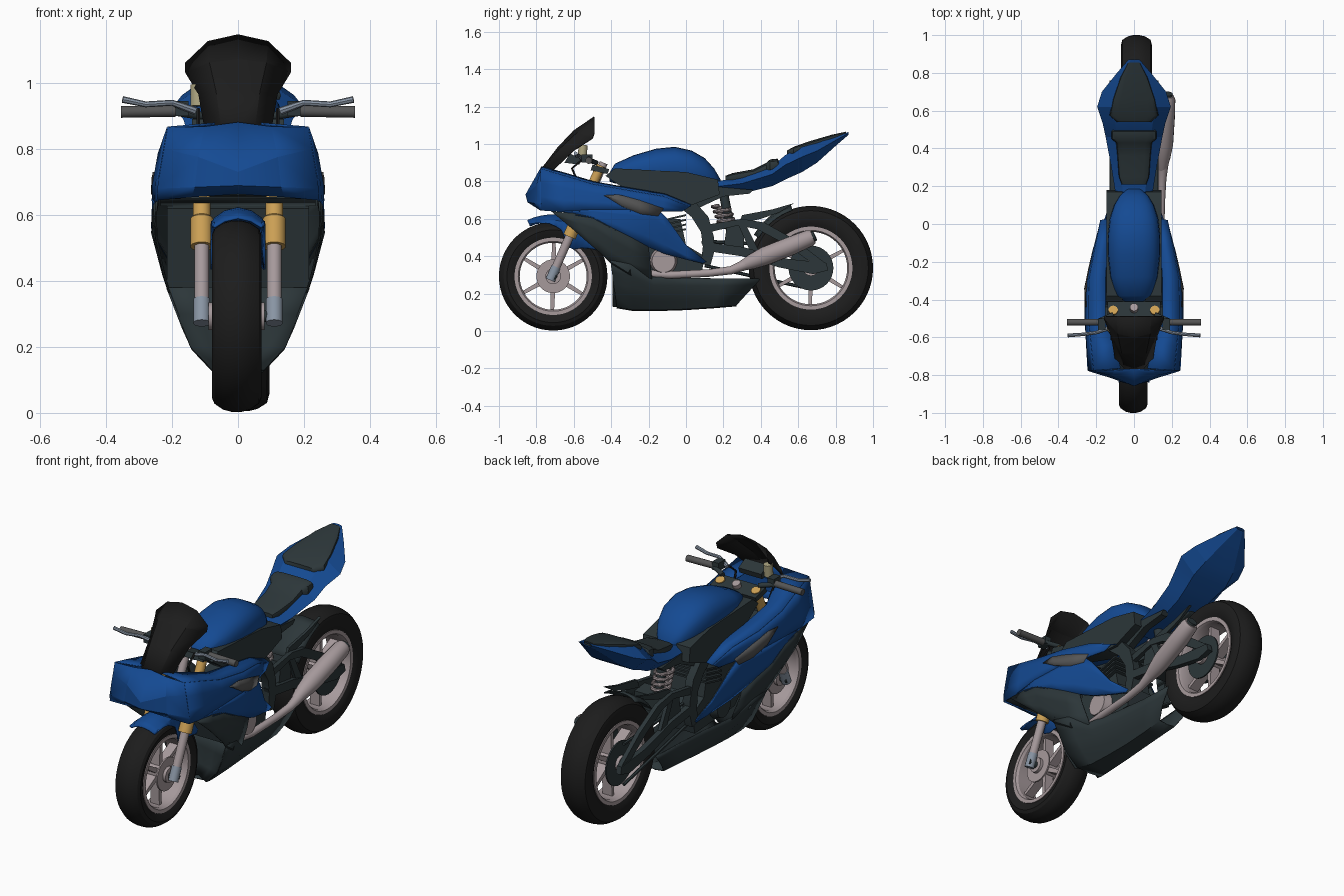
import bpy, bmesh
from math import sin, cos, pi, radians
from mathutils import Vector

if "Cube" in bpy.data.objects:
    bpy.data.objects.remove(bpy.data.objects["Cube"])


def material(name, rgb):
    m = bpy.data.materials.new(name)
    m.diffuse_color = (*rgb, 1)
    m.use_nodes = True
    m.node_tree.nodes["Principled BSDF"].inputs["Base Color"].default_value = m.diffuse_color
    return m


BLUE = material("blue_paint", (0.007, 0.068, 0.29))
DARK = material("dark_plastic", (0.025, 0.037, 0.041))
BLACK = material("black_rubber", (0.012, 0.012, 0.012))
METAL = material("warm_metal", (0.38, 0.32, 0.33))
GOLD = material("gold_fork", (0.60, 0.35, 0.09))
STEEL = material("blue_steel", (0.25, 0.30, 0.37))
GREY = material("dark_grey", (0.09, 0.09, 0.09))


def make(name, verts, faces, mat=None, mirror=False, solid=0, angle=30):
    me = bpy.data.meshes.new(name)
    me.from_pydata([tuple(v) for v in verts], [], faces)
    bm = bmesh.new()
    bm.from_mesh(me)
    bmesh.ops.remove_doubles(bm, verts=bm.verts, dist=1e-5)
    bmesh.ops.recalc_face_normals(bm, faces=bm.faces)
    bm.to_mesh(me)
    bm.free()
    ob = bpy.data.objects.new(name, me)
    bpy.context.collection.objects.link(ob)
    if mat:
        me.materials.append(mat)
    for o in bpy.context.selected_objects:
        o.select_set(False)
    ob.select_set(True)
    bpy.context.view_layer.objects.active = ob
    bpy.ops.object.shade_smooth_by_angle(angle=radians(angle))
    if mirror:
        ob.modifiers.new("mirror", 'MIRROR').use_clip = True
    if solid:
        s = ob.modifiers.new("thickness", 'SOLIDIFY')
        s.thickness, s.offset = solid, 0
    return ob


def grid(name, rows, mat, closed=False, caps=False, **kw):
    n = len(rows[0])
    verts = [v for r in rows for v in r]
    faces = [(i*n+j, i*n+(j+1) % n, (i+1)*n+(j+1) % n, (i+1)*n+j)
             for i in range(len(rows)-1) for j in range(n if closed else n-1)]
    if caps:
        faces += [tuple(range(n)), tuple(range(len(verts)-n, len(verts)))]
    return make(name, verts, faces, mat, **kw)


def plate(name, yz, x0, x1, mat, mirror=True):
    rows = [[(x, y, z) for y, z in yz] for x in (x0, x1)]
    return grid(name, rows, mat, True, True, mirror=mirror)


def tube(name, path, radii, mat, mirror=False, n=14):
    rows = []
    pts = [Vector(p) for p in path]
    for i, p in enumerate(pts):
        d = (pts[min(i+1, len(pts)-1)] - pts[max(i-1, 0)]).normalized()
        a = d.cross(Vector((1, 0, 0)) if abs(d.x) < .8 else Vector((0, 0, 1))).normalized()
        b = d.cross(a)
        r = radii[i] if isinstance(radii, (list, tuple)) else radii
        rows.append([p + r*(a*cos(t*2*pi/n) + b*sin(t*2*pi/n)) for t in range(n)])
    return grid(name, rows, mat, True, True, mirror=mirror, angle=40)


def loft(name, secs, mat, n=20, power=1.0, angle=40):
    """Sections of (y, bottom, top, half width) with rounded outlines."""
    rows = []
    for y, b, t, w in secs:
        row = []
        for k in range(n):
            c, s = cos(2*pi*k/n), sin(2*pi*k/n)
            row.append((w*abs(c)**power*(1 if c > 0 else -1), y,
                        (b+t)/2 + (t-b)/2*abs(s)**power*(1 if s > 0 else -1)))
        rows.append(row)
    return grid(name, rows, mat, True, True, angle=angle)


def revolve(name, prof, cx, cy, cz, mat, n=48):
    rows = [[(cx+x, cy+r*cos(2*pi*k/n), cz+r*sin(2*pi*k/n)) for x, r in prof] for k in range(n+1)]
    return grid(name, rows, mat, True)


def lerp(t, pts):
    for (a, u), (b, v) in zip(pts, pts[1:]):
        if t <= b:
            return u + (v-u)*max(0, (t-a)/(b-a))
    return pts[-1][1]


def width(y, z):
    """Half width of the fairing at a given side-view position."""
    return lerp(z, [(.11, .06), (.2, .145), (.39, .22), (.55, .262), (.68, .265), (.87, .23)]) * \
        lerp(y, [(-.78, .92), (-.55, .97), (-.37, 1), (-.2, .87), (0, .68), (.1, .6), (.4, .52)])


def fairing(name, top, bottom, mat, steps=4, keel=False, push=0):
    rows = []
    for (y0, z0), (y1, z1) in zip(top, bottom):
        pts = [(y0+(y1-y0)*k/steps, z0+(z1-z0)*k/steps) for k in range(steps+1)]
        rows.append([(width(y, z)+push, y, z) for y, z in pts] + ([(0, y1, z1-.005)] if keel else []))
    return grid(name, rows, mat, mirror=True, solid=.006, angle=20)


# Wheels: tyre, rim, spokes, hub and discs (rear wheel sits slightly to the right)
for nm, cx, cy, cz, R, w, ri in (("front", -.004, -.71, .293, .29, .075, .205), ("rear", .013, .668, .337, .332, .083, .22)):
    half = [(w*.75, ri-.005), (w*.92, ri+.02), (w, (R+ri)/2), (w*.9, R-.025), (w*.55, R-.007), (w*.2, R)]
    revolve(nm + "_tyre", half + [(-x, r) for x, r in reversed(half)], cx, cy, cz, BLACK, 56)
    q = w*.86
    revolve(nm + "_rim", [(q, ri+.002), (q, ri-.018), (q*.8, ri-.026), (-q*.8, ri-.026), (-q, ri-.018), (-q, ri+.002)], cx, cy, cz, METAL)
    for k in range(6):
        a = 2*pi*k/6 + .5
        d, t = Vector((0, cos(a), sin(a))), Vector((0, -sin(a), cos(a)))
        rows = [[Vector((cx+sx*w*.35, cy, cz)) + d*r + t*st*h for sx, st in ((1, 1), (1, -1), (-1, -1), (-1, 1))]
                for r, h in ((.03, .014), (ri-.02, .009))]
        grid(nm + "_spoke", rows, METAL, True, True)
    tube(nm + "_hub", [(cx-w-.01, cy, cz), (cx+w+.01, cy, cz)], .042, METAL, n=24)
    rd = .09 if nm == "front" else .12
    for s in (-1, 1):
        x = cx + s*w*.85
        tube(nm + "_disc", [(x-.004, cy, cz), (x+.004, cy, cz)], rd, METAL if nm == "front" else DARK, n=32)
    tube(nm + "_axle", [(-.13, cy, cz), (.13, cy, cz)], .018, DARK)

# Front fork and clamps
f0, f1 = Vector((.11, -.718, .29)), Vector((.11, -.455, .885))
F = lambda t: f0.lerp(f1, t)
tube("fork_foot", [F(-.03), F(.09)], .026, STEEL, True)
tube("fork_slider", [F(.08), F(.42)], .023, METAL, True)
tube("fork_upper", [F(.36), F(.5), F(.51), F(1)], [.035, .035, .027, .025], GOLD, True)
plate("upper_clamp", [(-.51, .86), (-.42, .84), (-.41, .865), (-.50, .89)], -.14, .14, DARK, False)
plate("lower_clamp", [(-.60, .66), (-.50, .65), (-.49, .68), (-.58, .70)], -.14, .14, DARK, False)
tube("steering_stem", [(0, -.54, .66), (0, -.44, .90)], .022, METAL)

# Front mudguard with rear skirt
rows = []
for k in range(13):
    a = radians(115 - k*7)
    skirt = lerp(k, [(0, .305), (3, .28), (5, .25), (7, .17), (9, .18), (12, .27)])
    rows.append([(x, -.71+r*cos(a), .295+r*sin(a)) for x, r in ((0, .326), (.04, .316), (.07, .295), (.08, skirt))])
grid("front_mudguard", rows, BLUE, mirror=True, solid=.006)

# Handlebars, levers and cockpit
tube("handlebar", [(.11, -.48, .90), (.2, -.52, .915)], .013, DARK, True)
tube("grip", [(.19, -.52, .915), (.355, -.52, .912)], .018, GREY, True)
tube("lever", [(.13, -.55, .915), (.2, -.575, .94), (.28, -.585, .935), (.35, -.59, .95)], [.012, .009, .009, .010], STEEL, True, 8)
plate("lever_clamp", [(-.56, .90), (-.50, .90), (-.50, .945), (-.56, .945)], .15, .19, DARK)
plate("instrument_panel", [(-.65, .90), (-.57, .89), (-.56, .92), (-.62, .95)], -.07, .07, DARK, False)
tube("fluid_reservoir", [(-.12, -.555, .93), (-.12, -.55, .995)], .024, material("reservoir_beige", (.42, .38, .22)))
tube("brake_hose", [(.12, -.55, .92), (.12, -.61, .87), (.11, -.57, .78)], .006, BLACK, True, 6)

# Windscreen with raised centre panel
ws = [[(0, -.775, .862), (.05, -.765, .862), (.10, -.71, .862)],
      [(0, -.685, .98), (.065, -.675, .972), (.118, -.60, .965)],
      [(0, -.60, 1.07), (.085, -.58, 1.06), (.158, -.50, 1.03)],
      [(0, -.49, 1.145), (.09, -.49, 1.125), (.158, -.49, 1.06)]]
grid("windscreen", ws, BLACK, mirror=True, solid=.006, angle=10)

# Nose: pointed V face
ny = -.775
nose = [[(0, -.77, .88), (.1, -.772, .867), (width(ny, .865), ny, .865)],
        [(0, -.855, .73), (.12, -.80, .775), (width(ny, .80), ny, .80)],
        [(0, -.845, .69), (.13, -.81, .685), (width(ny, .68), ny, .68)],
        [(0, -.80, .665), (.14, -.79, .655), (width(ny, .645), ny, .645)]]
grid("nose_fairing", nose, BLUE, mirror=True, solid=.006, angle=5)

# Side fairings, with a dark liner inside
top = [(-.775, .865), (-.65, .83), (-.5, .785), (-.3, .75), (-.12, .72), (.02, .665)]
fairing("upper_fairing", top, [(-.775, .645), (-.65, .635), (-.5, .645), (-.3, .64), (-.12, .64), (-.02, .64)], BLUE, 3)
s_top = [(-.66, .64), (-.5, .65), (-.3, .65), (-.15, .65), (-.10, .60), (0, .46), (.11, .37)]
s_low = [(-.6, .62), (-.5, .605), (-.38, .54), (-.25, .47), (-.12, .415), (.01, .38), (.10, .36)]
fairing("side_fairing", s_top, s_low, BLUE)
fairing("fairing_liner", s_top, s_low, DARK, push=-.007)
fairing("air_vent", [(-.44, .725), (-.36, .73), (-.25, .70), (-.12, .655)],
        [(-.42, .715), (-.34, .665), (-.24, .625), (-.15, .615)], GREY, 2, push=.002)
fairing("lower_fairing", [(-.72, .64), (-.6, .63), (-.5, .61), (-.38, .545), (-.29, .50), (-.2, .45)],
        [(-.6, .54), (-.52, .47), (-.46, .42), (-.4, .36), (-.3, .30), (-.18, .27)], DARK, 3)
fairing("belly_pan", [(-.405, .38), (-.3, .36), (-.18, .29), (0, .285), (.2, .28), (.40, .28)],
        [(-.37, .13), (-.28, .115), (-.15, .115), (0, .12), (.15, .13), (.27, .14)], DARK, 4, True)
grid("belly_front", [[(0, -.34, z), (width(-.4, z)*.6, -.37, z), (width(-.4, z), -.39, z)]
                     for z in (.13, .2, .3, .39)], DARK, mirror=True, solid=.006)
deck = [[(width(y, z), y, z), (xi, y+.01, z+.012)] for (y, z), xi in zip(top, (.07, .10, .15, .15, .14, .13))]
grid("fairing_deck", deck, BLUE, mirror=True, solid=.006)
plate("radiator", [(-.46, .62), (-.41, .64), (-.36, .39), (-.40, .38)], -.215, .215, DARK, False)
grid("inner_cowl", [[(x, -.77, .652), (x, -.60, .64), (x, -.44, .63)] for x in (-.235, 0, .235)], DARK, solid=.006)

# Engine and covers
plate("engine_block", [(-.36, .40), (-.27, .31), (.08, .29), (.10, .40), (.0, .46), (-.03, .60), (-.24, .60)], -.11, .11, DARK, False)
tube("clutch_cover", [(.10, -.12, .375), (.155, -.12, .375)], [.075, .062], METAL, n=24)
tube("generator_cover", [(-.10, -.12, .375), (-.15, -.12, .375)], [.075, .06], DARK, n=24)
for k in range(4):
    z = .51 + k*.025
    plate("cooling_fin", [(-.13, z), (0, z+.03), (0, z+.04), (-.13, z+.01)], -.13, .13, DARK, False)

# Frame
plate("main_spar", [(-.43, .83), (-.38, .87), (0, .85), (.17, .81), (.18, .73), (.02, .67), (-.12, .68), (-.3, .74)], .06, .145, DARK)
plate("pivot_plate", [(-.08, .70), (.05, .69), (.12, .61), (.15, .50), (.15, .42), (.13, .35), (.08, .36), (.09, .45), (.08, .53), (.03, .61)], .085, .13, DARK)
plate("seat_rail", [(0, .72), (.18, .77), (.36, .755), (.34, .735), (.2, .72), (.05, .65)], .06, .10, DARK)

# Tank
loft("fuel_tank", [(-.41, .80, .845, .05), (-.38, .79, .895, .095), (-.28, .77, .94, .125), (-.16, .76, .975, .138), (-.06, .76, .985, .138),
                   (.03, .76, .965, .128), (.1, .76, .925, .105), (.15, .76, .87, .075), (.185, .77, .81, .035)], BLUE, 24, .8)

# Tail and seats
tail = [(.11, .73, .79, .09), (.3, .735, .825, .12), (.46, .775, .88, .15), (.53, .81, .94, .165), (.62, .85, .985, .195),
        (.70, .90, 1.005, .17), (.80, .99, 1.04, .09), (.87, 1.05, 1.065, .03)]
rows = [[(0, y, t), (w*.6, y, t), (w, y, b+(t-b)*.6), (w*.55, y, b), (0, y, b)] for y, b, t, w in tail]
grid("tail_fairing", rows, BLUE, mirror=True, angle=15)
loft("rider_seat", [(.21, .80, .83, .065), (.25, .80, .845, .08), (.36, .81, .865, .088), (.43, .84, .90, .095), (.45, .85, .918, .118), (.49, .86, .922, .12), (.50, .87, .90, .115)], DARK, 16, .5)
loft("rear_pad", [(.54, .93, .965, .09), (.575, .94, .985, .13), (.66, .96, 1.015, .112), (.78, 1.01, 1.05, .07), (.855, 1.045, 1.066, .03)], DARK, 16, .5)

# Swingarm, shock and rear hugger
plate("swingarm_beam", [(.08, .48), (.3, .45), (.55, .385), (.75, .365), (.76, .325), (.68, .305), (.5, .34), (.3, .40), (.1, .43)], .10, .13, DARK)
plate("swingarm_brace", [(.12, .57), (.3, .60), (.42, .58), (.58, .49), (.75, .36), (.68, .36), (.52, .47), (.38, .545), (.28, .565), (.13, .53)], .10, .125, DARK)
plate("swingarm_strut", [(.27, .59), (.31, .59), (.40, .41), (.35, .41)], .10, .12, DARK)
plate("swingarm_bridge", [(.2, .44), (.31, .43), (.31, .56), (.22, .57)], -.11, .11, DARK, False)
tube("shock_body", [(0, .25, .48), (0, .2, .74)], .025, DARK)
coil = [(.045*cos(t*.6), .232-t*.0009+.045*sin(t*.6), .54+t*.0025) for t in range(53)]
tube("shock_spring", coil, .010, METAL, n=8)
rows = [[(x, .67+r*cos(a), .337+r*sin(a)) for x, r in ((-.085, .325), (-.06, .342), (.013, .352), (.08, .342), (.105, .325))]
        for a in [radians(150-k*7) for k in range(7)]]
grid("rear_hugger", rows, DARK, solid=.006)
plate("hugger_side", [(.28, .57), (.40, .60), (.50, .635), (.58, .685), (.46, .65), (.30, .62)], .09, .105, DARK)
for z0, z1 in ((.49, .45), (.36, .225)):
    tube("drive_chain", [(-.085, .1, z0-.01), (-.085, .67, z1)], .009, DARK, n=6)

# Exhaust
tube("exhaust_pipe", [(.06, -.30, .33), (.12, -.2, .305), (.14, -.08, .30), (.145, .12, .31), (.15, .24, .325), (.155, .33, .36)],
     [.022, .022, .02, .02, .022, .03], METAL)
tube("muffler", [(.15, .29, .345), (.152, .35, .37), (.157, .42, .40), (.166, .56, .455), (.174, .66, .497), (.176, .68, .505)],
     [.025, .04, .05, .05, .045, .036], METAL, n=20)
tube("muffler_tip", [(.176, .675, .503), (.177, .69, .51)], .028, DARK)
